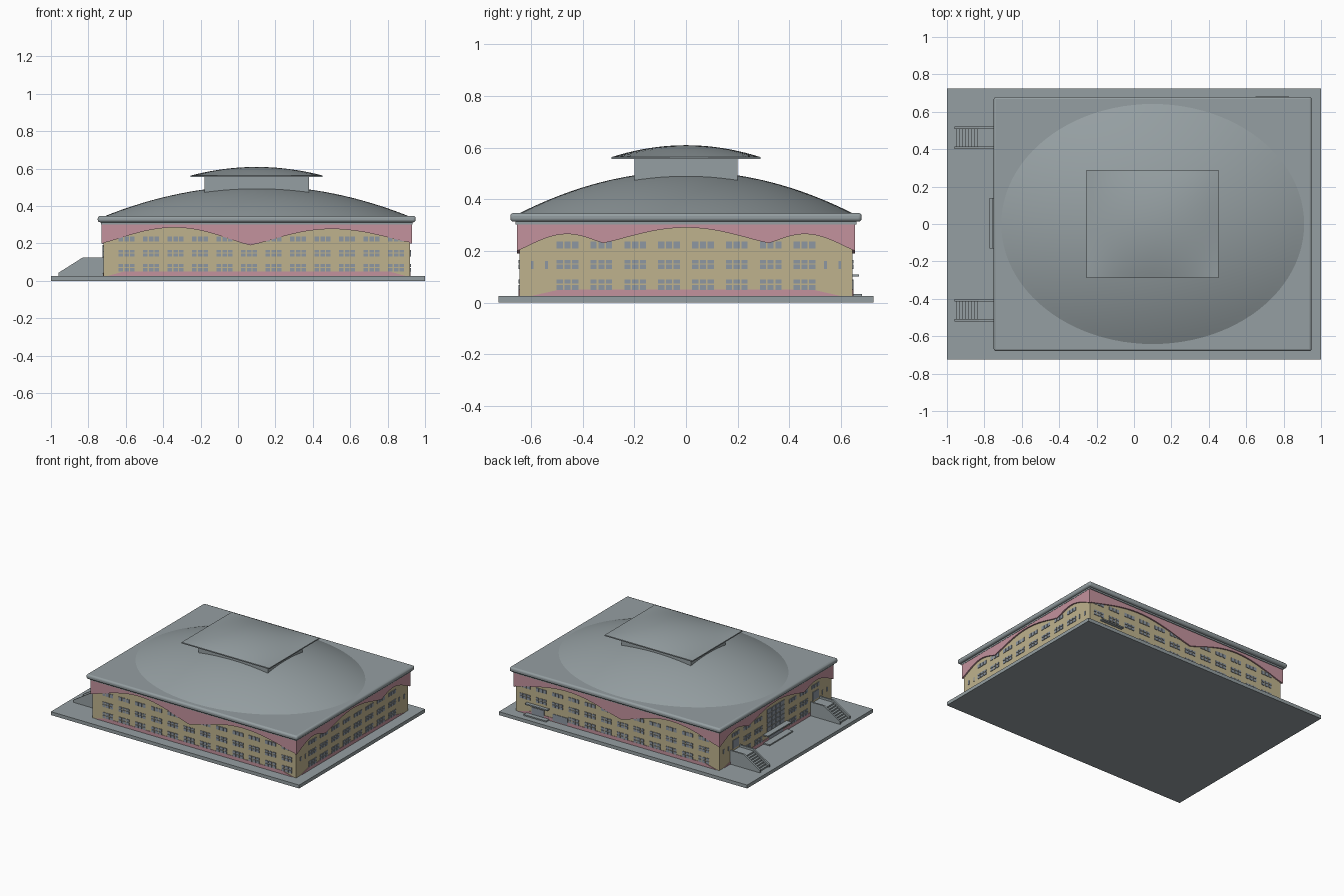
import bpy, bmesh, math
from mathutils import Vector

cube = bpy.data.objects.get("Cube")
if cube:
    bpy.data.objects.remove(cube, do_unlink=True)

CX, HX, HY, GROUND = 0.1, 0.82, 0.645, 0.025


def material(name, rgb):
    m = bpy.data.materials.new(name)
    m.use_nodes = True
    m.diffuse_color = (*rgb, 1)
    m.node_tree.nodes["Principled BSDF"].inputs["Base Color"].default_value = (*rgb, 1)
    return m


GREY = material("roof grey", (0.30, 0.345, 0.36))
CREAM = material("cream wall", (0.52, 0.45, 0.27))
PINK = material("pink plaster", (0.55, 0.29, 0.34))
GLASS = material("window blue grey", (0.27, 0.31, 0.36))


def finish(name, bm, mat):
    bmesh.ops.recalc_face_normals(bm, faces=bm.faces)
    mesh = bpy.data.meshes.new(name)
    bm.to_mesh(mesh)
    bm.free()
    mesh.materials.append(mat)
    obj = bpy.data.objects.new(name, mesh)
    bpy.context.collection.objects.link(obj)
    return obj


def smooth(obj, angle=30):
    bpy.ops.object.select_all(action="DESELECT")
    obj.select_set(True)
    bpy.context.view_layer.objects.active = obj
    bpy.ops.object.shade_smooth_by_angle(angle=math.radians(angle))


def prism(bm, a, b):
    """Close two matching outlines into a solid."""
    va, vb = [bm.verts.new(p) for p in a], [bm.verts.new(p) for p in b]
    bm.faces.new(va)
    bm.faces.new(vb[::-1])
    for i in range(len(va)):
        j = (i + 1) % len(va)
        bm.faces.new((va[i], vb[i], vb[j], va[j]))


def add_box(bm, x0, x1, y0, y1, z0, z1):
    ring = ((x0, y0), (x1, y0), (x1, y1), (x0, y1))
    prism(bm, [(x, y, z0) for x, y in ring], [(x, y, z1) for x, y in ring])


def box(name, mat, *bounds, bevel=0):
    bm = bmesh.new()
    add_box(bm, *bounds)
    obj = finish(name, bm, mat)
    if bevel:
        mod = obj.modifiers.new("rounding", "BEVEL")
        mod.width, mod.segments = bevel, 3
        smooth(obj, 40)
    return obj


# Wall coordinates: u along the wall, d outward from it, z up
WALLS = {
    "front": lambda u, d, z: Vector((u, -HY - d, z)),
    "back": lambda u, d, z: Vector((u, HY + d, z)),
    "left": lambda u, d, z: Vector((CX + HX + d, u, z)),
    "right": lambda u, d, z: Vector((CX - HX - d, u, z)),
}


def on_wall(bm, wall, outline, d0, d1):
    place = WALLS[wall]
    prism(bm, [place(u, d0, z) for u, z in outline], [place(u, d1, z) for u, z in outline])


def wall_box(bm, wall, u0, u1, z0, z1, d1, d0=-0.002):
    on_wall(bm, wall, [(u0, z0), (u1, z0), (u1, z1), (u0, z1)], d0, d1)


# Ground slab and main block
box("ground_slab", GREY, -1, 1, -0.725, 0.725, 0, GROUND)
box("main_walls", CREAM, CX - HX, CX + HX, -HY, HY, GROUND, 0.31)

# Scalloped frieze and tapered plinth on each wall
LONG = [(-0.73, 0.2), (-0.34, 0.285), (0.065, 0.19), (0.5, 0.277), (0.93, 0.203)]
SHORT = [(-0.655, 0.2), (-0.46, 0.265), (-0.32, 0.23), (0, 0.29),
         (0.32, 0.23), (0.46, 0.265), (0.655, 0.2)]


def scallops(knots, steps=10):
    pts = []
    for (u0, z0), (u1, z1) in zip(knots, knots[1:]):
        for i in range(steps):
            t = i / steps
            low, high, s = (z0, z1, t) if z1 > z0 else (z1, z0, 1 - t)
            pts.append((u0 + (u1 - u0) * t, low + (high - low) * math.sin(s * math.pi / 2) ** 1.15))
    return pts + [knots[-1]]


for wall in WALLS:
    long_wall = wall in ("front", "back")
    knots = LONG if long_wall else SHORT
    bm = bmesh.new()
    on_wall(bm, wall, scallops(knots) + [(knots[-1][0], 0.305), (knots[0][0], 0.305)], -0.002, 0.01)
    finish(wall + "_frieze", bm, PINK)

    mid, low, high = (CX, 0.8, 0.71) if long_wall else (0, 0.6, 0.49)
    bm = bmesh.new()
    on_wall(bm, wall, [(mid - low, GROUND), (mid + low, GROUND), (mid + high, 0.05), (mid - high, 0.05)],
            -0.002, 0.003)
    finish(wall + "_plinth", bm, PINK)

# Windows: groups of three lights in three storeys
ROWS = [[(0.049, 0.068), (0.073, 0.09)], [(0.129, 0.147), (0.152, 0.165)], [(0.21, 0.236)]]
PITCH = 0.131
for wall in WALLS:
    long_wall = wall in ("front", "back")
    count, mid = (12, 0.1245) if long_wall else (8, 0)
    bm = bmesh.new()
    for g in range(count):
        u = mid + (g - (count - 1) / 2) * PITCH
        for r, panes in enumerate(ROWS):
            if wall == "right" and (abs(u) < 0.1 or (abs(u) > 0.4 and r < 2)):
                continue
            if wall == "back" and r == 0 and 0.48 < u < 0.85:
                continue
            for z0, z1 in panes:
                for k in (-1, 0, 1):
                    c = u + k * 0.03
                    wall_box(bm, wall, c - 0.012, c + 0.012, z0, z1, 0.004)
    if not long_wall:
        for u in (-0.595, -0.54, 0.54, 0.595):
            wall_box(bm, wall, u - 0.005, u + 0.005, 0.13, 0.16, 0.004)
    finish(wall + "_windows", bm, GLASS)

# Tall entrance glazing and doors
bm = bmesh.new()
for i in range(4):
    for j in range(5):
        u, z = -0.1 + i * 0.051, 0.098 + j * 0.033
        wall_box(bm, "right", u, u + 0.045, z, z + 0.028, 0.004)
wall_box(bm, "right", -0.08, 0.08, 0.035, 0.08, 0.004)
for u in (-0.46, 0.46):
    wall_box(bm, "right", u - 0.035, u + 0.035, 0.125, 0.185, 0.004)
wall_box(bm, "back", 0.5, 0.62, 0.03, 0.08, 0.004)
wall_box(bm, "back", 0.69, 0.79, 0.033, 0.085, 0.004)
finish("entrance_doors_and_glazing", bm, GLASS)

# Canopies and steps
for wall, u0, u1, z, reach in (("right", -0.13, 0.14, 0.085, 0.04), ("back", 0.65, 0.83, 0.1, 0.025)):
    bm = bmesh.new()
    wall_box(bm, wall, u0, u1, z, z + 0.009, reach)
    finish(wall + "_canopy", bm, GREY)
    bm = bmesh.new()
    wall_box(bm, wall, u0, u1, GROUND - 0.002, 0.034, reach + 0.012)
    finish(wall + "_door_step", bm, GREY)

# Outer staircases with sloping side walls
CHEEK = [(-0.72, GROUND), (-0.96, GROUND), (-0.96, 0.043), (-0.83, 0.125), (-0.72, 0.125)]
for side, name in ((-1, "front"), (1, "back")):
    bm = bmesh.new()
    for y in (0.408, 0.515):
        prism(bm, [(x, side * (y - 0.006), z) for x, z in CHEEK],
              [(x, side * (y + 0.006), z) for x, z in CHEEK])
    finish(name + "_stair_side_walls", bm, GREY)
    bm = bmesh.new()
    steps = 8
    for i in range(steps):
        y0, y1 = sorted((side * 0.41, side * 0.513))
        add_box(bm, -0.95 + i * 0.016, -0.72, y0, y1, GROUND, GROUND + (i + 1) * 0.085 / steps)
    finish(name + "_stair_steps", bm, GREY)

# Eaves
box("soffit_band", GREY, CX - 0.832, CX + 0.832, -0.66, 0.66, 0.302, 0.318)
box("eave_slab", GREY, CX - 0.85, CX + 0.85, -0.68, 0.68, 0.313, 0.347, bevel=0.013)

# Shallow oval dome built from rings
bm = bmesh.new()
rings, sides = 16, 96
previous = None
for r in range(rings):
    t = 1 - r / rings
    z = 0.343 + 0.165 * (1 - t * t)
    ring = [bm.verts.new((CX + 0.82 * t * math.cos(a), 0.65 * t * math.sin(a), z))
            for a in (2 * math.pi * k / sides for k in range(sides))]
    if previous:
        for k in range(sides):
            n = (k + 1) % sides
            bm.faces.new((previous[k], previous[n], ring[n], ring[k]))
    previous = ring
bm.faces.new(previous)
smooth(finish("roof_dome", bm, GREY))

# Lantern block and its curved cap
box("lantern_walls", GREY, CX - 0.28, CX + 0.28, -0.2, 0.2, 0.44, 0.56)
bm = bmesh.new()
bmesh.ops.create_grid(bm, x_segments=20, y_segments=20, size=1)
rim = [e for e in bm.edges if e.is_boundary]
skirt = bmesh.ops.extrude_edge_only(bm, edges=rim)["geom"]
lower = {v for v in skirt if isinstance(v, bmesh.types.BMVert)}
for v in bm.verts:
    u, w = v.co.x, v.co.y
    top = 0.563 + 0.046 * (1 - u * u) * (1 - w * w)
    v.co = (CX + 0.353 * u, 0.288 * w, 0.555 if v in lower else top)
bmesh.ops.holes_fill(bm, edges=[e for e in bm.edges if e.is_boundary], sides=0)
smooth(finish("lantern_cap", bm, GREY))
